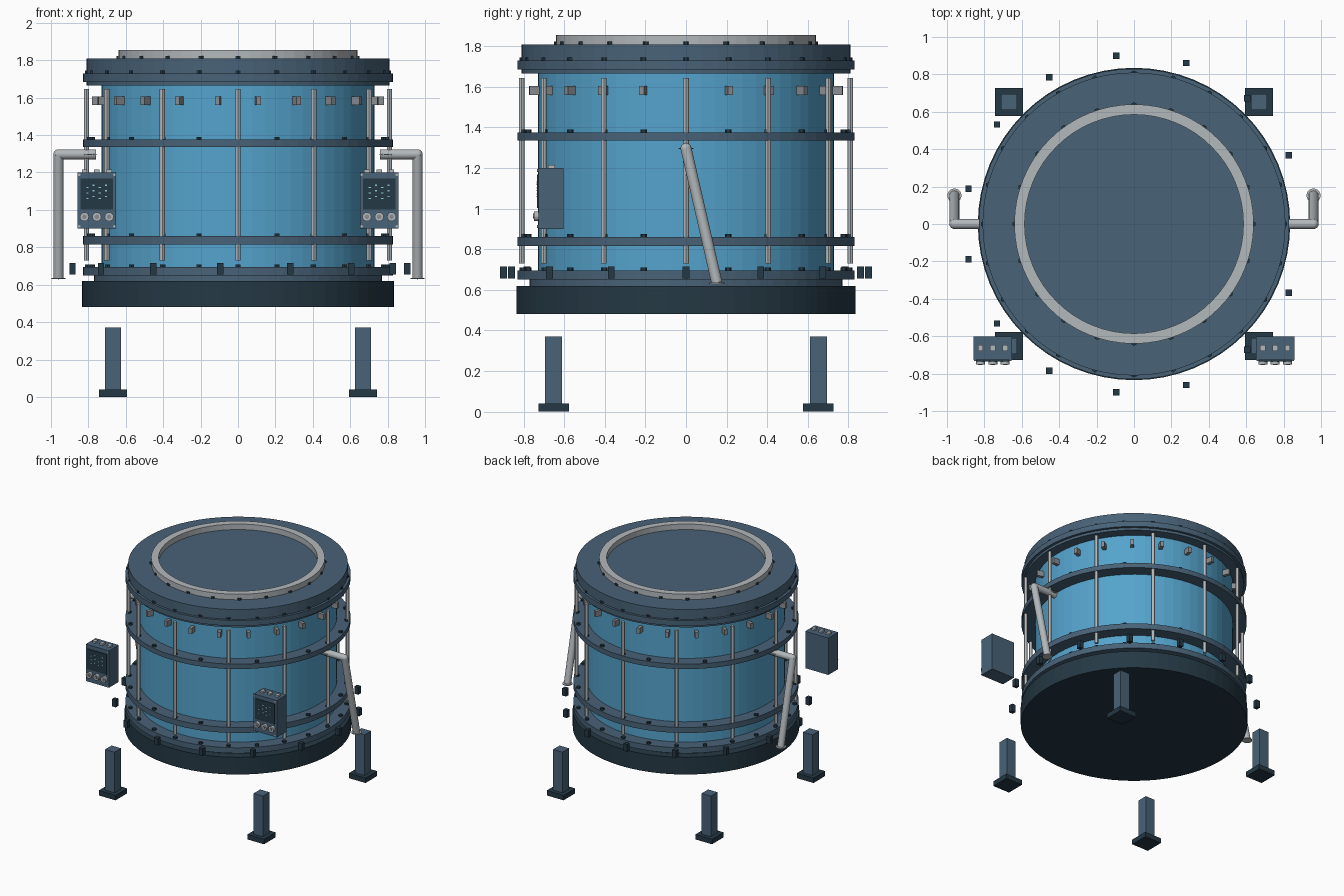
import bpy, math
from mathutils import Vector

cube = bpy.data.objects.get("Cube")
if cube:
    bpy.data.objects.remove(cube, do_unlink=True)


def material(name, rgb):
    m = bpy.data.materials.new(name)
    m.use_nodes = True
    m.diffuse_color = (*rgb, 1)
    m.node_tree.nodes["Principled BSDF"].inputs["Base Color"].default_value = (*rgb, 1)
    return m


BLUE = material("sky blue", (0.09, 0.37, 0.61))
SLATE = material("slate", (0.065, 0.122, 0.185))
DARK = material("dark slate", (0.018, 0.04, 0.058))
SILVER = material("silver", (0.45, 0.48, 0.5))
GREY = material("mid grey", (0.25, 0.27, 0.29))
CYAN = material("pale cyan", (0.3, 0.62, 0.75))


def finish(name, mat):
    o = bpy.context.object
    o.name = name
    o.data.materials.append(mat)
    return o


def box(name, centre, size, mat, turn=0):
    bpy.ops.mesh.primitive_cube_add(size=1, location=centre, rotation=(0, 0, turn))
    o = finish(name, mat)
    o.scale = size
    return o


def rod(name, a, b, radius, mat, sides=64):
    """Cylinder between two points."""
    a, b = Vector(a), Vector(b)
    bpy.ops.mesh.primitive_cylinder_add(vertices=sides, radius=radius, depth=(b - a).length,
                                        location=(a + b) / 2)
    o = finish(name, mat)
    o.rotation_euler = (b - a).to_track_quat('Z', 'Y').to_euler()
    return o


def drum(name, z0, z1, radius, mat):
    return rod(name, (0, 0, z0), (0, 0, z1), radius, mat)


def around(count, radius):
    for i in range(count):
        a = math.tau * i / count
        yield radius * math.cos(a), radius * math.sin(a), a


def bolts(name, count, radius, z):
    for x, y, a in around(count, radius):
        rod(name, (x, y, z - 0.005), (x, y, z + 0.014), 0.016, DARK, 6)


# Tank, base and lid
drum("tank", 0.6, 1.68, 0.73, BLUE)
drum("base", 0.48, 0.62, 0.835, DARK)
drum("base_collar", 0.61, 0.66, 0.77, SLATE)
drum("lid", 1.665, 1.81, 0.81, SLATE)

# Flanges and hoops with their bolts
for name, z0, z1 in (("lower_flange", 0.65, 0.695), ("lower_hoop", 0.815, 0.86),
                     ("upper_hoop", 1.335, 1.375), ("lid_flange", 1.685, 1.73)):
    drum(name, z0, z1, 0.83, SLATE)
    bolts(name + "_bolt", 24, 0.805, z1)

# Raised rim on the lid
bpy.ops.mesh.primitive_cylinder_add(vertices=64, radius=0.64, depth=0.045,
                                    end_fill_type='NOTHING', location=(0, 0, 1.8325))
rim = finish("lid_rim", SILVER)
wall = rim.modifiers.new("wall", 'SOLIDIFY')
wall.thickness = 0.055
wall.offset = -1
bolts("rim_bolt", 20, 0.635, 1.81)

# Vertical stays, small tabs and outer blocks
for x, y, a in around(12, 0.81):
    rod("stay", (x, y, 0.73), (x, y, 1.645), 0.014, SILVER, 12)
for x, y, a in around(22, 0.755):
    box("tab", (x, y, 1.583), (0.05, 0.026, 0.045), GREY, a)
for x, y, a in around(15, 0.905):
    box("outer_block", (x, y, 0.685), (0.034, 0.034, 0.06), DARK)

# Feet
for sx in (-1, 1):
    for sy in (-1, 1):
        box("foot_pad", (sx * 0.668, sy * 0.652, 0.02), (0.15, 0.15, 0.04), DARK)
        box("foot_post", (sx * 0.668, sy * 0.652, 0.205), (0.084, 0.084, 0.33), SLATE)

for s in (-1, 1):
    # Side pipe with rounded elbow and end discs
    points = [Vector(p) for p in ((s * 0.76, 0, 1.297), (s * 0.96, 0, 1.297),
                                  (s * 0.96, 0.152, 0.635))]
    rod("pipe_arm", points[0], points[1], 0.027, SILVER, 16)
    rod("pipe_leg", points[1], points[2], 0.027, SILVER, 16)
    bpy.ops.mesh.primitive_uv_sphere_add(segments=16, ring_count=8, radius=0.027,
                                         location=points[1])
    finish("pipe_elbow", SILVER)
    rod("pipe_foot_disc", (s * 0.96, 0.152, 0.63), (s * 0.96, 0.152, 0.636), 0.038, SILVER, 16)
    rod("pipe_inner_disc", (s * 0.795, 0, 1.294), (s * 0.795, 0, 1.3), 0.038, SILVER, 16)

    # Control box with screen, knobs, top buttons and corner screws
    cx = s * 0.755
    box("control_box", (cx, -0.665, 1.05), (0.208, 0.125, 0.3), SLATE)
    box("screen", (cx, -0.73, 1.085), (0.175, 0.008, 0.165), DARK)
    for i in (-1, 0, 1):
        x = cx + i * 0.066
        rod("knob", (x, -0.72, 0.963), (x, -0.75, 0.963), 0.024, SILVER, 16)
        rod("knob_cap", (x, -0.74, 0.963), (x, -0.755, 0.963), 0.012, GREY, 12)
        box("top_button", (x, -0.663, 1.205), (0.028, 0.034, 0.02), SILVER)
    for row in range(3):
        for col in range(4):
            box("screen_mark", (cx - 0.05 + col * 0.033, -0.735, 1.06 + row * 0.03 + col % 2 * 0.012),
                (0.012, 0.004, 0.006), CYAN)
    for dx in (-0.094, 0.094):
        for z in (0.912, 1.188):
            rod("box_screw", (cx + dx, -0.725, z), (cx + dx, -0.733, z), 0.007, SILVER, 8)

# Smooth the pipes and stays, keeping their ends sharp
for o in bpy.context.scene.objects:
    o.select_set(o.name.startswith(("pipe", "stay", "knob")))
bpy.ops.object.shade_smooth_by_angle()
